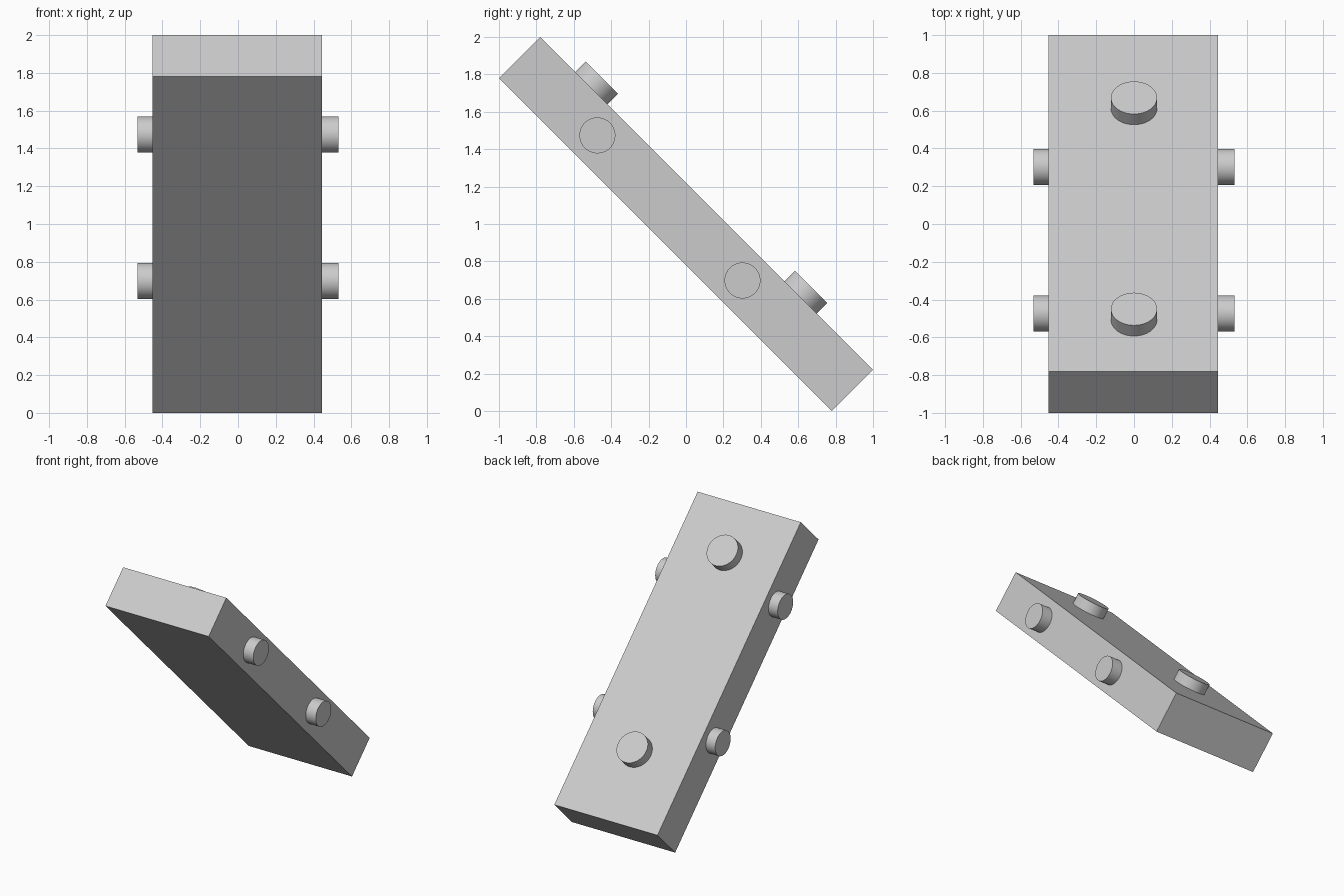
import bpy
import math
from mathutils import Matrix, Vector

cube = bpy.data.objects.get("Cube")
if cube:
    bpy.data.objects.remove(cube, do_unlink=True)

grey = bpy.data.materials.new("light_grey")
grey.use_nodes = True
grey.diffuse_color = (0.6, 0.6, 0.6, 1)
grey.node_tree.nodes["Principled BSDF"].inputs["Base Color"].default_value = (0.6, 0.6, 0.6, 1)

# Slab frame: local y runs down the slope, local z is the slab's upward normal
TILT = Matrix.Translation((0, 0, 1)) @ Matrix.Rotation(-math.pi / 4, 4, 'X')
LENGTH, THICK = 2.517, 0.311
LEFT, RIGHT, REACH = 0.445, -0.452, 0.532


def finish(obj, name):
    obj.name = name
    obj.data.materials.append(grey)
    return obj


def knob(name, start, end, radius):
    """Round knob between two points given in the slab frame."""
    a, b = TILT @ Vector(start), TILT @ Vector(end)
    axis = b - a
    bpy.ops.mesh.primitive_cylinder_add(
        vertices=64, radius=radius, depth=axis.length, location=(a + b) / 2,
        rotation=axis.to_track_quat('Z', 'Y').to_euler())
    bpy.ops.object.shade_smooth_by_angle(angle=math.radians(30))
    return finish(bpy.context.object, name)


# Leaning slab
bpy.ops.mesh.primitive_cube_add(size=1)
slab = finish(bpy.context.object, "slab")
slab.matrix_world = TILT @ Matrix.Translation(((LEFT + RIGHT) / 2, 0, 0)) \
    @ Matrix.Diagonal((LEFT - RIGHT, LENGTH, THICK, 1))

# Two wide knobs on the upper face
for label, y in (("upper", -0.872), ("lower", 0.71)):
    knob(label + "_face_knob", (0, y, THICK / 2), (0, y, THICK / 2 + 0.08), 0.122)

# Two narrower knobs on each long edge
for label, y in (("upper", -0.67), ("lower", 0.427)):
    for side, inner, outer in (("left", LEFT, REACH), ("right", RIGHT, -REACH)):
        knob(f"{label}_{side}_edge_knob", (inner, y, 0), (outer, y, 0), 0.096)
